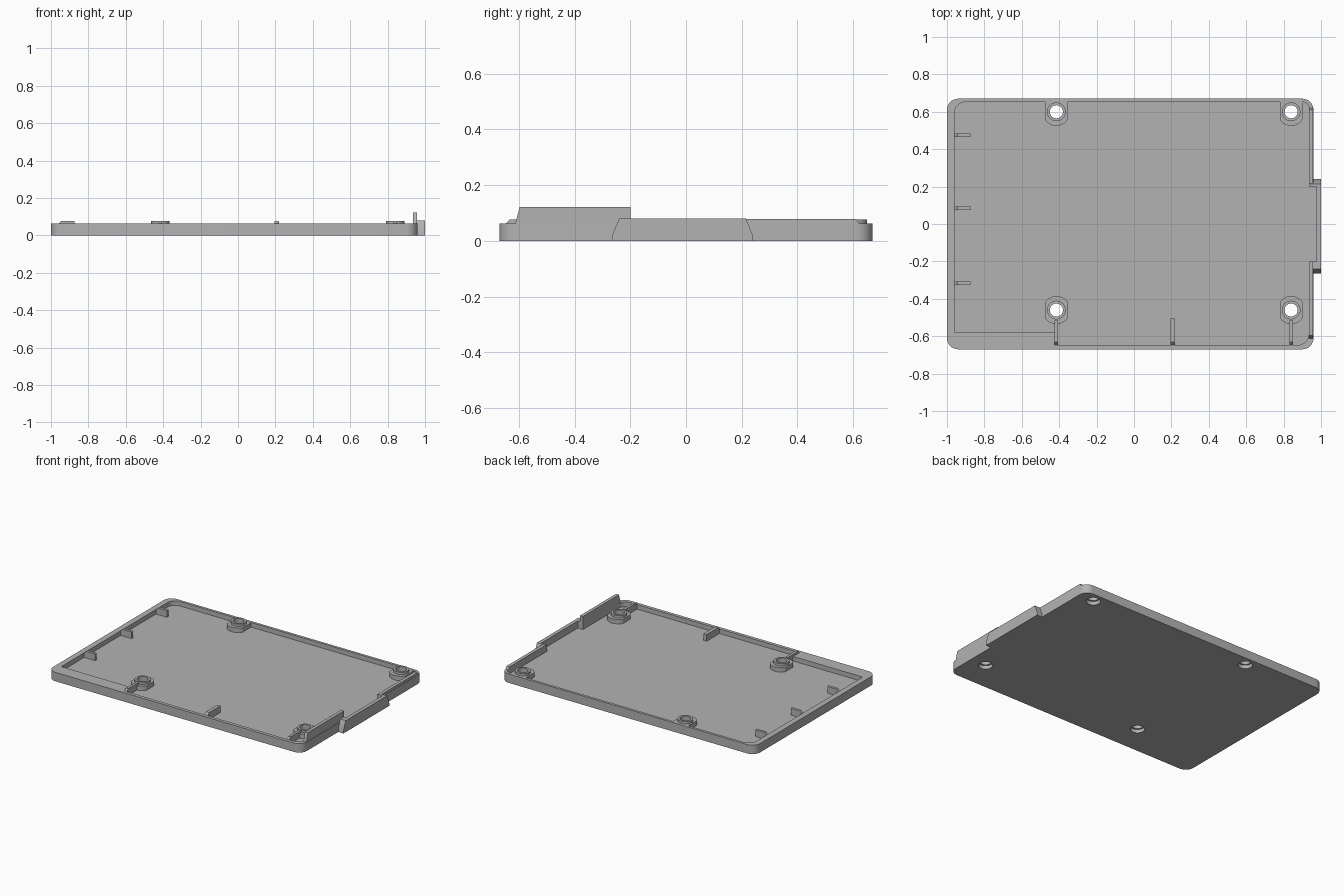
import bpy, bmesh, math
from mathutils import Vector

scene_cube = bpy.data.objects.get("Cube")
if scene_cube:
    bpy.data.objects.remove(scene_cube, do_unlink=True)

GREY = (0.45, 0.45, 0.45, 1)
mat = bpy.data.materials.new("plain grey plastic")
mat.use_nodes = True
mat.diffuse_color = GREY
mat.node_tree.nodes["Principled BSDF"].inputs["Base Color"].default_value = GREY

FLOOR, RIM, PEG = 0.03, 0.062, 0.077
SCREWS = [(x, y) for x in (-0.415, 0.84) for y in (-0.46, 0.6)]


def prism(name, points, low, high, axis="z"):
    """Extrude an outline along z (points are x, y), x (y, z) or y (x, z)."""
    place = {"z": lambda a, b, h: (a, b, h),
             "x": lambda a, b, h: (h, a, b),
             "y": lambda a, b, h: (a, h, b)}[axis]
    bm = bmesh.new()
    face = bm.faces.new([bm.verts.new(place(a, b, low)) for a, b in points])
    new = bmesh.ops.extrude_face_region(bm, geom=[face])["geom"]
    shift = Vector(place(0, 0, high - low))
    bmesh.ops.translate(bm, vec=shift, verts=[v for v in new if isinstance(v, bmesh.types.BMVert)])
    bmesh.ops.recalc_face_normals(bm, faces=bm.faces)
    mesh = bpy.data.meshes.new(name)
    bm.to_mesh(mesh)
    bm.free()
    mesh.materials.append(mat)
    obj = bpy.data.objects.new(name, mesh)
    bpy.context.collection.objects.link(obj)
    return obj


def rounded(corners, steps=8):
    """Round each (x, y, radius) corner of a right-angled outline."""
    out = []
    for i, (x, y, r) in enumerate(corners):
        p = Vector((x, y))
        if r == 0:
            out.append(p)
            continue
        a = (Vector(corners[i - 1][:2]) - p).normalized() * r
        b = (Vector(corners[(i + 1) % len(corners)][:2]) - p).normalized() * r
        for k in range(steps + 1):
            t = k / steps * math.pi / 2
            out.append(p + a * (1 - math.sin(t)) + b * (1 - math.cos(t)))
    return out


def circle(x, y, r, n=32):
    return [(x + r * math.cos(2 * math.pi * i / n), y + r * math.sin(2 * math.pi * i / n))
            for i in range(n)]


def combine(obj, tool, operation):
    """Apply one boolean and remove the tool."""
    tool.hide_render = True
    mod = obj.modifiers.new(operation.lower(), "BOOLEAN")
    mod.operation, mod.solver, mod.object = operation, "EXACT", tool
    bpy.context.view_layer.update()
    result = bpy.data.meshes.new_from_object(obj.evaluated_get(bpy.context.evaluated_depsgraph_get()))
    obj.modifiers.clear()
    obj.data = result
    bpy.data.objects.remove(tool, do_unlink=True)


def drill(obj, x, y):
    """Through hole with a wider screw-head pocket underneath."""
    combine(obj, prism("hole_cutter", circle(x, y, 0.035), -0.05, 0.2), "DIFFERENCE")
    combine(obj, prism("pocket_cutter", circle(x, y, 0.046), -0.05, 0.025), "DIFFERENCE")


# Tray with the side bulge, hollowed from above
tray = prism("tray", rounded([(-1, -0.67, 0.06), (0.96, -0.67, 0.06),
                              (0.96, 0.67, 0.06), (-1, 0.67, 0.06)]), 0, RIM)
bulge = prism("bulge", [(-0.265, 0), (0.24, 0), (0.24, 0.02), (0.215, 0.08),
                        (-0.24, 0.08), (-0.265, 0.02)], 0.94, 1.0, "x")
combine(tray, bulge, "UNION")
cavity = prism("cavity_cutter", rounded([
    (-0.96, -0.577, 0), (-0.42, -0.577, 0), (-0.42, -0.647, 0), (0.935, -0.647, 0.06),
    (0.935, -0.2, 0), (0.975, -0.2, 0), (0.975, 0.2, 0), (0.935, 0.2, 0),
    (0.935, 0.652, 0.03), (-0.96, 0.652, 0.06)]), FLOOR, 0.2)
combine(tray, cavity, "DIFFERENCE")
for x, y in SCREWS:
    drill(tray, x, y)

# Raised lips on the side wall
prism("tall_lip", [(-0.615, 0.055), (-0.2, 0.055), (-0.2, 0.122), (-0.597, 0.122)],
      0.935, 0.958, "x")
prism("low_lip", [(0.2, 0.055), (0.625, 0.055), (0.612, 0.079), (0.2, 0.079)],
      0.935, 0.958, "x")

# Screw bosses: flat-sided base and raised ring
for x, y in SCREWS:
    side = ("left" if x > 0 else "right") + ("_back" if y > 0 else "_front")
    base = [(max(x - 0.06, min(x + 0.06, a)), b) for a, b in circle(x, y, 0.075)]
    if y > 0:
        arc = [p for p in base if p[1] < y - 0.01]
        base = [(x - 0.06, y)] + arc + [(x + 0.06, y), (x + 0.06, 0.655), (x - 0.06, 0.655)]
    boss = prism("screw_boss_" + side, base, FLOOR - 0.01, RIM - 0.001)
    drill(boss, x, y)
    ring = prism("boss_ring_" + side, circle(x, y, 0.05), RIM - 0.02, PEG)
    drill(ring, x, y)


def rib_profile(start, end):
    """Rib side outline with a chamfer where it meets the wall."""
    return [(start, FLOOR - 0.01), (end, FLOOR - 0.01), (end, PEG),
            (start + 0.015, PEG), (start, RIM)]


# Ribs along the side wall, the front wall and behind the front bosses
for i, y in enumerate((0.475, 0.085, -0.317)):
    prism(f"side_rib_{i + 1}", rib_profile(-0.96, -0.875), y - 0.009, y + 0.009, "y")
prism("front_rib", rib_profile(-0.647, -0.505), 0.194, 0.219, "x")
for name, x in (("right", -0.415), ("left", 0.84)):
    prism("boss_rib_" + name, rib_profile(-0.647, -0.515), x - 0.009, x + 0.009, "x")

# Smooth the round corners and bores while keeping edges crisp
for obj in bpy.context.collection.objects:
    if obj.type == "MESH" and obj.data.materials and obj.data.materials[0] == mat:
        bpy.ops.object.select_all(action="DESELECT")
        obj.select_set(True)
        bpy.context.view_layer.objects.active = obj
        bpy.ops.object.shade_smooth_by_angle(angle=math.radians(30))
